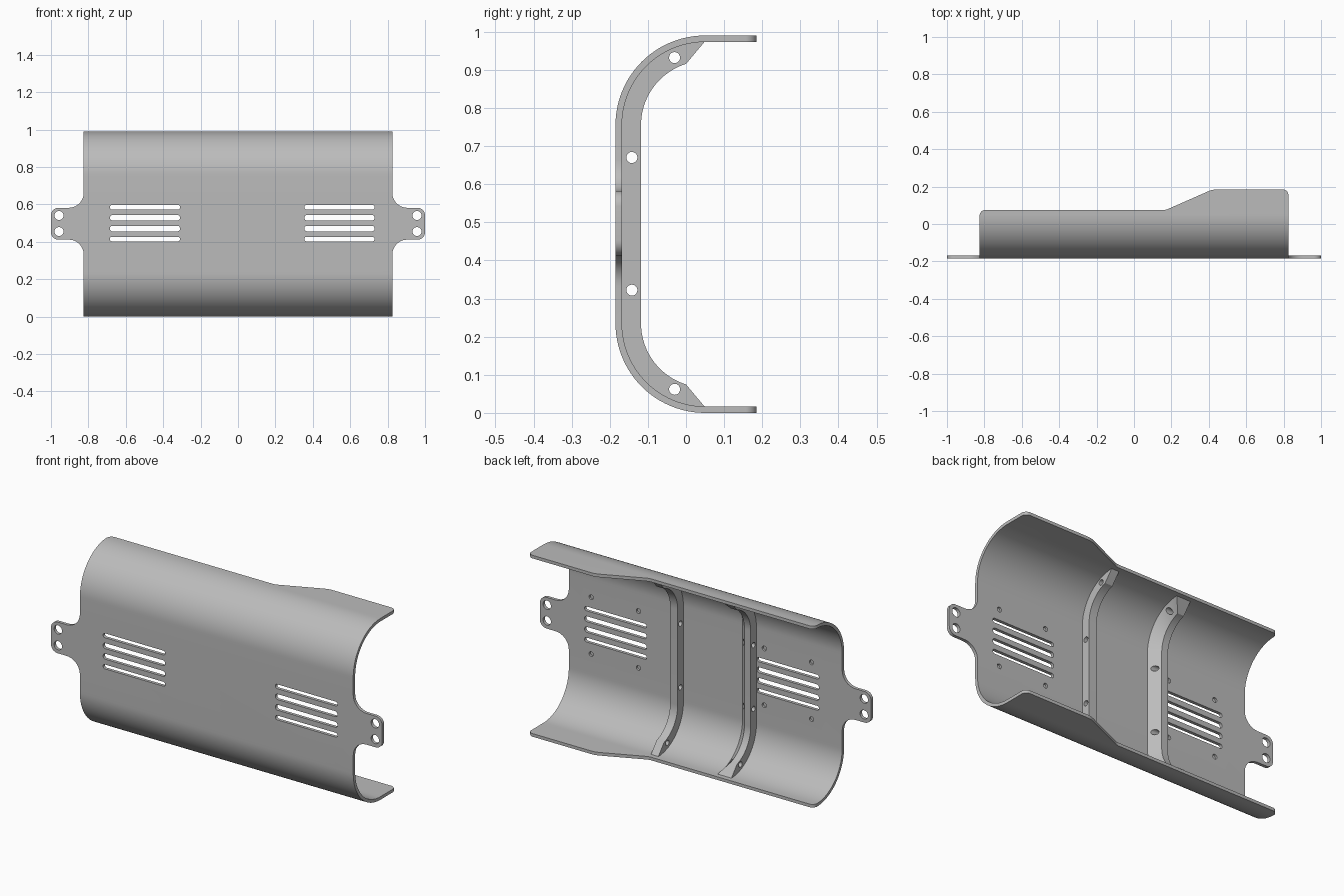
import bpy, bmesh
from math import sin, cos, tan, pi, acos
from mathutils import Vector

cube = bpy.data.objects.get("Cube")
if cube:
    bpy.data.objects.remove(cube, do_unlink=True)

metal = bpy.data.materials.new("plain grey")
metal.use_nodes = True
GREY = (0.5, 0.5, 0.5, 1)
metal.diffuse_color = GREY
metal.node_tree.nodes["Principled BSDF"].inputs["Base Color"].default_value = GREY

# Ways to lay a flat outline (a, b) in space, extruded by c
FRONT = lambda a, b, c: (a, c, b)
TOP = lambda a, b, c: (a, b, c)
SIDE = lambda a, b, c: (c, a, b)


def rounded(corners, steps=8):
    """Outline from (a, b[, radius]) corners, with each radius as an arc."""
    out = []
    for i, corner in enumerate(corners):
        p = Vector(corner[:2])
        if len(corner) < 3:
            out.append(p)
            continue
        u = (Vector(corners[i - 1][:2]) - p).normalized()
        v = (Vector(corners[(i + 1) % len(corners)][:2]) - p).normalized()
        half = u.angle(v) / 2
        r = corner[2]
        centre = p + (u + v).normalized() * r / sin(half)
        start = p + u * r / tan(half) - centre
        end = p + v * r / tan(half) - centre
        sweep = pi - 2 * half
        for k in range(steps + 1):
            t = k / steps
            out.append(centre + (start * sin((1 - t) * sweep) + end * sin(t * sweep)) / sin(sweep))
    return out


def circle(a, b, r, n=24):
    return [(a + r * cos(2 * pi * k / n), b + r * sin(2 * pi * k / n)) for k in range(n)]


def box(a0, a1, b0, b1, r):
    return rounded([(a0, b0, r), (a1, b0, r), (a1, b1, r), (a0, b1, r)])


def finish(name, bm):
    bmesh.ops.recalc_face_normals(bm, faces=bm.faces)
    mesh = bpy.data.meshes.new(name)
    bm.to_mesh(mesh)
    bm.free()
    mesh.materials.append(metal)
    obj = bpy.data.objects.new(name, mesh)
    bpy.context.collection.objects.link(obj)
    return obj


def prisms(name, outlines, place, lo, hi):
    bm = bmesh.new()
    for outline in outlines:
        a, b = ([bm.verts.new(place(p[0], p[1], c)) for p in outline] for c in (lo, hi))
        bm.faces.new(a)
        bm.faces.new(b)
        for i in range(len(a)):
            bm.faces.new((a[i - 1], a[i], b[i], b[i - 1]))
    return finish(name, bm)


def cut(obj, cutter, operation="DIFFERENCE"):
    cutter.hide_render = True
    mod = obj.modifiers.new("cut", "BOOLEAN")
    mod.operation = operation
    mod.solver = "EXACT"
    mod.object = cutter
    bpy.context.view_layer.objects.active = obj
    bpy.ops.object.modifier_apply(modifier=mod.name)
    bpy.data.objects.remove(cutter, do_unlink=True)


def smooth(obj):
    bpy.ops.object.select_all(action="DESELECT")
    obj.select_set(True)
    bpy.context.view_layer.objects.active = obj
    bpy.ops.object.shade_smooth_by_angle(angle=pi / 6)


# Curved shell: C-shaped section run along x
D, H, WALL, R = 0.185, 0.99, 0.017, 0.235
section = rounded([
    (D, 0), (-D, 0, R), (-D, H, R), (D, H), (D, H - WALL),
    (WALL - D, H - WALL, R - WALL), (WALL - D, WALL, R - WALL), (D, WALL)], 24)
shell = prisms("shell", [section], SIDE, -1.1, 1.1)

# Trim to the front outline, leaving a mounting ear at each end
W = 0.825
right = [(W, -0.1), (W, 0.412, 0.08), (1, 0.412, 0.04),
         (1, 0.582, 0.04), (W, 0.582, 0.08), (W, 1.1)]
left = [(-c[0], *c[1:]) for c in reversed(right)]
cut(shell, prisms("front_trim", [rounded(right + left)], FRONT, -0.5, 0.5), "INTERSECT")

# Trim the flange edges, which are deeper on the left half
E = W + 0.0002
plan = rounded([
    (-1.2, -0.3), (1.2, -0.3), (1.2, -0.1), (E, -0.1), (E, 0.1851, 0.03),
    (0.42, 0.1851, 0.12), (0.17, 0.075, 0.06), (-E, 0.075, 0.03),
    (-E, -0.1), (-1.2, -0.1)])
cut(shell, prisms("flange_trim", [plan], TOP, -0.5, 1.5), "INTERSECT")

# Vent slots and ear holes go right through
through = []
for x0, x1 in ((-0.685, -0.31), (0.355, 0.73)):
    for z, h in ((0.415, 0.012), (0.471, 0.015), (0.529, 0.015), (0.585, 0.012)):
        through.append(box(x0, x1, z - h, z + h, h * 0.95))
for x in (-0.957, 0.957):
    through += [circle(x, z, 0.024) for z in (0.455, 0.541)]
cut(shell, prisms("through_cutter", through, FRONT, -0.3, -0.1))

# Blind screw holes around the vents, on the inside only
blind = [circle(x, z, 0.013, 16) for x in (-0.64, -0.355, 0.405, 0.69) for z in (0.345, 0.655)]
cut(shell, prisms("blind_cutter", blind, FRONT, -D + 0.006, -0.1))
smooth(shell)


def rib(name, base, crest):
    """Rib hugging the inner wall; base and crest are x ranges."""
    cy, r_out, r_in, n = 0.05, R - WALL + 0.002, 0.168, 24
    end_in = acos(-cy / r_in)
    rows = []
    for k in range(n + 1):
        t = k / n
        a, b = pi / 2 * (1 + t), end_in + (pi - end_in) * t
        rows.append((cy + r_out * cos(a), r_out * sin(a), cy + r_in * cos(b), r_in * sin(b)))
    path = [(yo, H - R + zo, yi, H - R + zi) for yo, zo, yi, zi in rows]
    path += [(yo, R - zo, yi, R - zi) for yo, zo, yi, zi in reversed(rows)]
    bm = bmesh.new()
    loops = [[bm.verts.new(p) for p in (
        (base[0], yo, zo), (base[1], yo, zo), (crest[1], yi, zi), (crest[0], yi, zi))]
        for yo, zo, yi, zi in path]
    for a, b in zip(loops, loops[1:]):
        for i in range(4):
            bm.faces.new((a[i - 1], a[i], b[i], b[i - 1]))
    bm.faces.new(loops[0])
    bm.faces.new(loops[-1])
    obj = finish(name, bm)
    # Holes drilled along x
    spots = [(-0.142, 0.67), (-0.142, 0.322), (-0.03, 0.932), (-0.03, 0.062)]
    holes = [circle(y, z, 0.0145, 20) for y, z in spots]
    cut(obj, prisms("rib_drill", holes, SIDE, -0.5, 0.5))
    smooth(obj)


rib("left_rib", (0.133, 0.178), (0.133, 0.178))
rib("right_rib", (-0.308, -0.222), (-0.308, -0.27))
